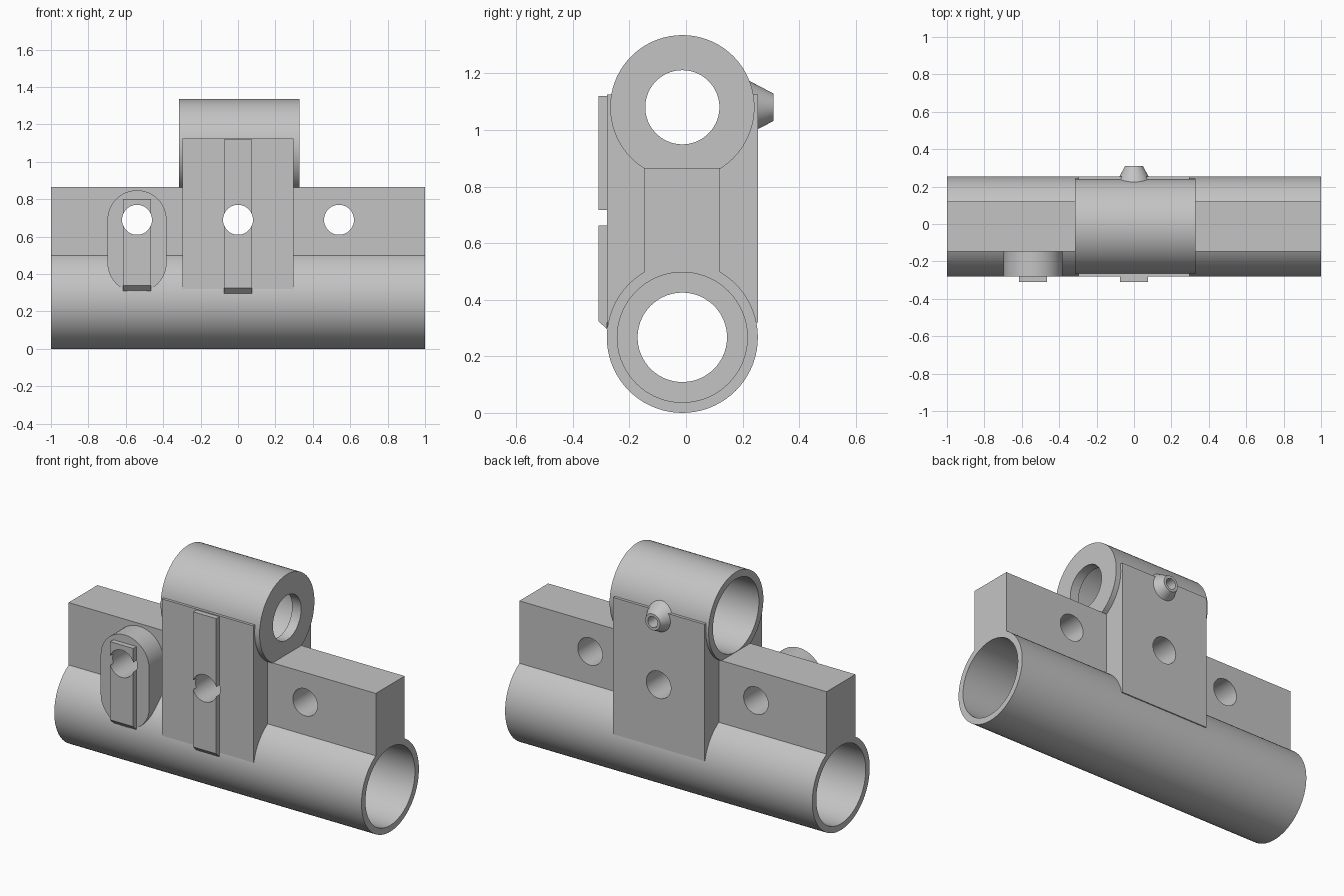
import bpy, bmesh, math
from mathutils import Vector

cube = bpy.data.objects.get("Cube")
if cube:
    bpy.data.objects.remove(cube, do_unlink=True)

grey = bpy.data.materials.new("plain grey")
grey.use_nodes = True
colour = (0.55, 0.55, 0.55, 1)
grey.diffuse_color = colour
grey.node_tree.nodes["Principled BSDF"].inputs["Base Color"].default_value = colour

# Shared dimensions
AXIS_Y = -0.013
LOW_Z, TOP_Z, HOLE_Z = 0.267, 1.08, 0.69
PAD_X = -0.54
SEGMENTS = 72


def finish(name, bm):
    bmesh.ops.recalc_face_normals(bm, faces=bm.faces)
    mesh = bpy.data.meshes.new(name)
    bm.to_mesh(mesh)
    bm.free()
    mesh.materials.append(grey)
    ob = bpy.data.objects.new(name, mesh)
    bpy.context.scene.collection.objects.link(ob)
    return ob


def lathe(name, profile, axis, centre):
    """Solid of revolution from (position, radius) pairs along x or y."""
    bm = bmesh.new()
    rings = []
    for pos, r in profile:
        ring = []
        for i in range(SEGMENTS):
            a = math.tau * i / SEGMENTS
            u, v = r * math.cos(a), r * math.sin(a)
            offset = (pos, u, v) if axis == "x" else (u, pos, v)
            ring.append(bm.verts.new(Vector(centre) + Vector(offset)))
        rings.append(ring)
    for a, b in zip(rings, rings[1:]):
        for i in range(SEGMENTS):
            j = (i + 1) % SEGMENTS
            bm.faces.new((a[i], a[j], b[j], b[i]))
    bm.faces.new(rings[0])
    bm.faces.new(rings[-1])
    return finish(name, bm)


def prism(name, outline, sweep):
    """Flat outline extruded along a vector."""
    bm = bmesh.new()
    face = bm.faces.new([bm.verts.new(p) for p in outline])
    out = bmesh.ops.extrude_face_region(bm, geom=[face])
    moved = [g for g in out["geom"] if isinstance(g, bmesh.types.BMVert)]
    bmesh.ops.translate(bm, vec=sweep, verts=moved)
    return finish(name, bm)


def box(name, x, y, z):
    outline = [(x[0], y[0], z[0]), (x[1], y[0], z[0]),
               (x[1], y[1], z[0]), (x[0], y[1], z[0])]
    return prism(name, outline, (0, 0, z[1] - z[0]))


def strip(name, x, bottom, top):
    """Raised strip with a sloped lower end."""
    back, face, slope = -0.279, -0.31, 0.03
    outline = [(x - 0.075, back, bottom), (x - 0.075, face, bottom + slope),
               (x - 0.075, face, top), (x - 0.075, back, top)]
    return prism(name, outline, (0.15, 0, 0))


def stadium(x, y, low, high, r, steps=28):
    pts = []
    for centre, start in ((high, 0), (low, math.pi)):
        for i in range(steps + 1):
            a = start + math.pi * i / steps
            pts.append((x + r * math.cos(a), y, centre + r * math.sin(a)))
    return pts


# Solid parts
parts = [
    lathe("lower_tube", [(-1, 0.267), (1, 0.267)], "x", (0, AXIS_Y, LOW_Z)),
    lathe("upper_tube", [(-0.316, 0.255), (0.328, 0.255)], "x", (0, AXIS_Y, TOP_Z)),
    box("long_block", (-1, 1), (-0.147, 0.121), (0.45, 0.865)),
    box("centre_lug", (-0.298, 0.296), (-0.28, 0.255), (0.32, 1.125)),
    prism("rounded_pad", stadium(PAD_X, -0.28, 0.46, HOLE_Z, 0.158), (0, 0.15, 0)),
    strip("centre_strip", 0, 0.295, 1.12),
    strip("pad_strip", PAD_X, 0.31, 0.80),
    lathe("grease_nipple", [(0.215, 0.098), (0.31, 0.048)], "y", (0, 0, TOP_Z)),
]

# Stepped bores, cross holes and nipple hole
cutters = [
    lathe("lower_bore", [(-1.1, 0.23), (-0.35, 0.23), (-0.35, 0.158),
                         (0.35, 0.158), (0.35, 0.23), (1.1, 0.23)],
          "x", (0, AXIS_Y, LOW_Z)),
    lathe("upper_bore", [(-0.4, 0.214), (0.27, 0.214), (0.27, 0.131), (0.4, 0.131)],
          "x", (0, AXIS_Y, TOP_Z)),
    lathe("nipple_hole", [(0.1, 0.032), (0.4, 0.032)], "y", (0, 0, TOP_Z)),
]
for x in (PAD_X, 0, -PAD_X):
    cutters.append(lathe("cross_hole", [(-0.5, 0.08), (0.5, 0.08)], "y", (x, 0, HOLE_Z)))

for part in parts:
    for cutter in cutters:
        mod = part.modifiers.new("cut", "BOOLEAN")
        mod.operation = "DIFFERENCE"
        mod.solver = "EXACT"
        mod.object = cutter

# Apply the cuts, then drop the cutters
bpy.context.view_layer.update()
graph = bpy.context.evaluated_depsgraph_get()
meshes = [bpy.data.meshes.new_from_object(p.evaluated_get(graph)) for p in parts]
for part, mesh in zip(parts, meshes):
    part.modifiers.clear()
    part.data = mesh
for cutter in cutters:
    bpy.data.objects.remove(cutter, do_unlink=True)

# Smooth the round faces, keep the edges crisp
for ob in bpy.context.selected_objects:
    ob.select_set(False)
for part in parts:
    part.select_set(True)
bpy.context.view_layer.objects.active = parts[0]
bpy.ops.object.shade_smooth_by_angle(angle=math.radians(25))
